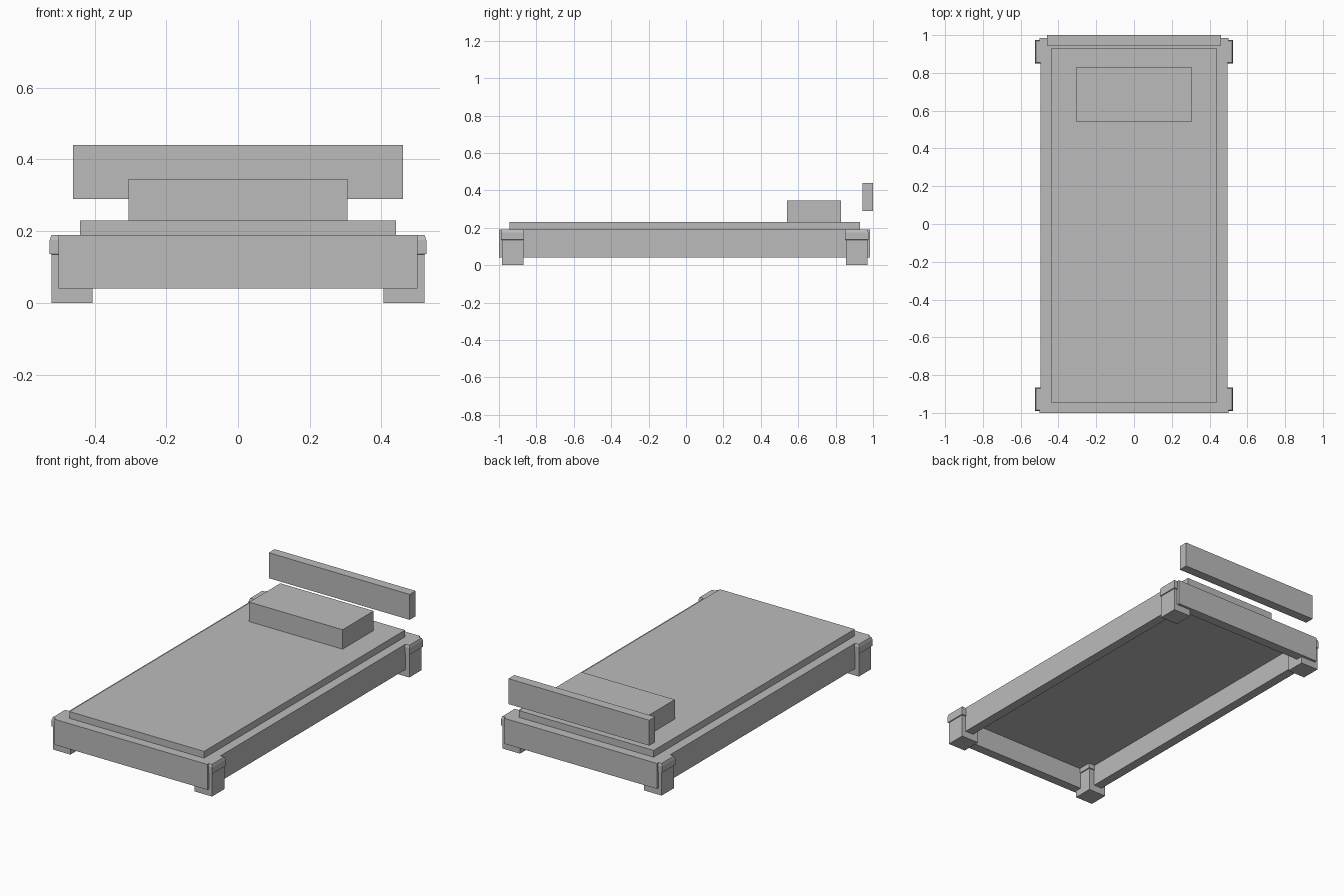
import bpy
import bmesh

cube = bpy.data.objects.get("Cube")
if cube:
    bpy.data.objects.remove(cube, do_unlink=True)

grey = bpy.data.materials.new("plain grey")
grey.use_nodes = True
grey.diffuse_color = (0.5, 0.5, 0.5, 1)
grey.node_tree.nodes["Principled BSDF"].inputs["Base Color"].default_value = (0.5, 0.5, 0.5, 1)

MID_Y = -0.0075  # centre of the frame along its length


def finish(name, bm):
    bmesh.ops.recalc_face_normals(bm, faces=bm.faces)
    mesh = bpy.data.meshes.new(name)
    bm.to_mesh(mesh)
    bm.free()
    mesh.materials.append(grey)
    obj = bpy.data.objects.new(name, mesh)
    bpy.context.collection.objects.link(obj)
    return obj


def box(name, x, y, z):
    """Box spanning the given (low, high) ranges."""
    bm = bmesh.new()
    bmesh.ops.create_cube(bm, size=1)
    for v in bm.verts:
        v.co = [lo + (c + 0.5) * (hi - lo) for c, (lo, hi) in zip(v.co, (x, y, z))]
    return finish(name, bm)


def leg(name, cx, cy, half):
    """Square post with a slightly wider, chamfered collar at the top."""
    profile = [(0, 0), (0.135, 0), (0.137, 0.005), (0.175, 0.005), (0.19, 0)]
    bm = bmesh.new()
    rings = []
    for z, grow in profile:
        r = half + grow
        rings.append([bm.verts.new((cx + sx * r, cy + sy * r, z))
                      for sx, sy in ((-1, -1), (1, -1), (1, 1), (-1, 1))])
    for low, high in zip(rings, rings[1:]):
        for i in range(4):
            j = (i + 1) % 4
            bm.faces.new((low[i], low[j], high[j], high[i]))
    bm.faces.new(rings[0])
    bm.faces.new(rings[-1])
    return finish(name, bm)


# Bed frame: open underneath, with rails around the mattress
rail_z = (0.04, 0.19)
for side, s in (("left", 1), ("right", -1)):
    box(side + "_side_rail", sorted((s * 0.44, s * 0.495)),
        (MID_Y - 0.9375, MID_Y + 0.9375), rail_z)
    for end, e in (("front", -1), ("back", 1)):
        leg(f"{end}_{side}_leg", s * 0.4625, MID_Y + e * 0.92, 0.0575)
for end, e in (("front", -1), ("back", 1)):
    box(end + "_rail", (-0.5, 0.5),
        sorted((MID_Y + e * 0.9375, MID_Y + e * 0.9925)), rail_z)

# Bedding and headboard
box("mattress", (-0.44, 0.44), (MID_Y - 0.9375, MID_Y + 0.9375), (0.165, 0.23))
box("pillow", (-0.305, 0.305), (0.54, 0.83), (0.23, 0.345))
box("headboard", (-0.46, 0.46), (0.945, 1.0), (0.29, 0.44))
